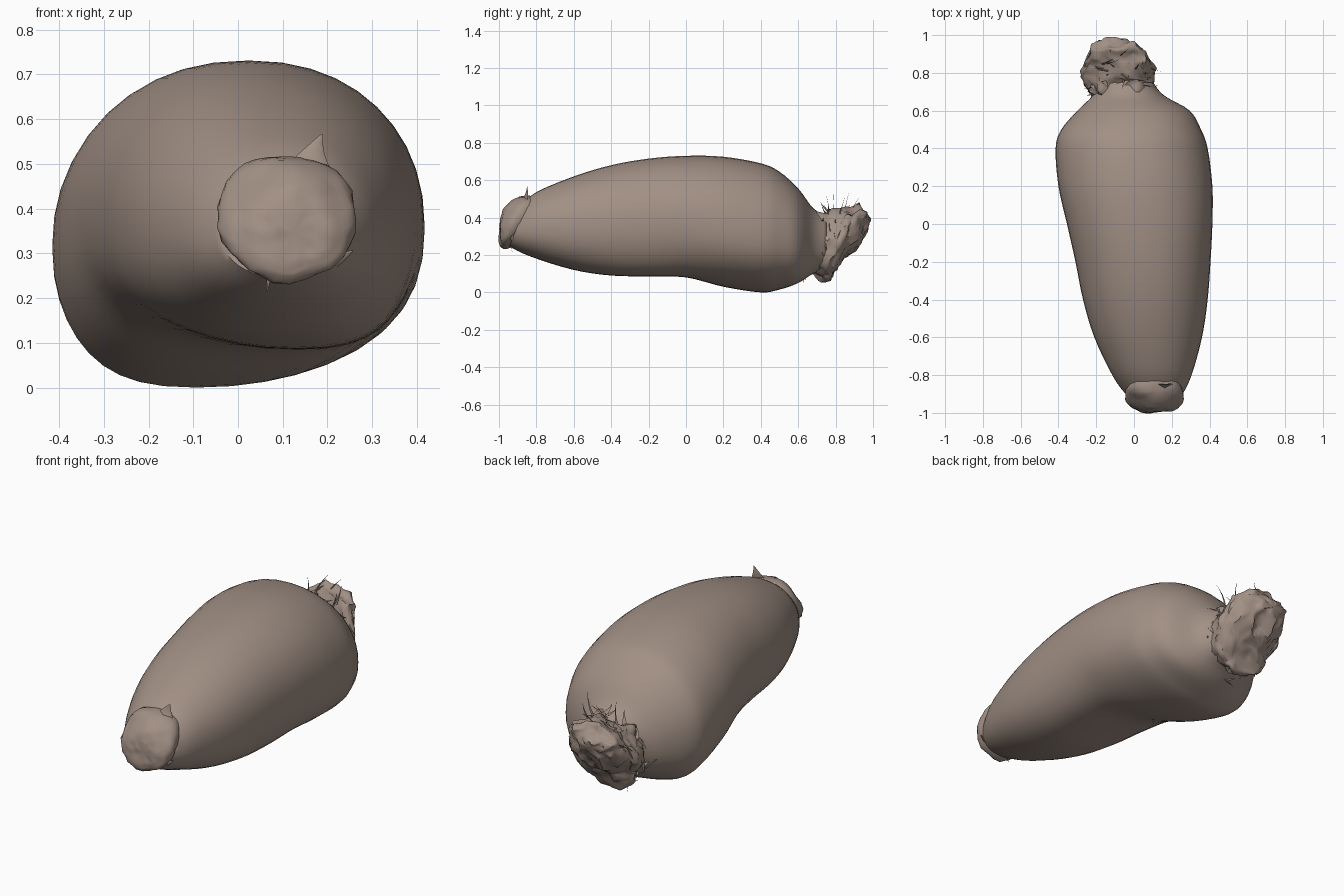
import bpy
import bmesh
import math
import random
from mathutils import Vector, noise

random.seed(4)
cube = bpy.data.objects.get("Cube")
if cube:
    bpy.data.objects.remove(cube, do_unlink=True)

skin = bpy.data.materials.new("dusty brown skin")
skin.use_nodes = True
color = (0.36, 0.28, 0.235, 1)
skin.diffuse_color = color
bsdf = skin.node_tree.nodes["Principled BSDF"]
bsdf.inputs["Base Color"].default_value = color
bsdf.inputs["Roughness"].default_value = 0.9


def finish(bm, name, angle=60):
    """Turn a bmesh into a smooth shaded, coloured object."""
    bmesh.ops.recalc_face_normals(bm, faces=bm.faces)
    mesh = bpy.data.meshes.new(name)
    bm.to_mesh(mesh)
    bm.free()
    mesh.materials.append(skin)
    obj = bpy.data.objects.new(name, mesh)
    bpy.context.collection.objects.link(obj)
    bpy.ops.object.select_all(action="DESELECT")
    obj.select_set(True)
    bpy.context.view_layer.objects.active = obj
    bpy.ops.object.shade_smooth_by_angle(angle=math.radians(angle))
    return obj


def spline(keys, steps):
    """Catmull-Rom interpolation through rows of numbers."""
    rows = []
    for i in range(len(keys) - 1):
        a, b = keys[max(i - 1, 0)], keys[i]
        c, d = keys[i + 1], keys[min(i + 2, len(keys) - 1)]
        for s in range(steps):
            t = s / steps
            rows.append([q + t / 2 * (r - p + t * (2 * p - 5 * q + 4 * r - u + t * (3 * (q - r) + u - p)))
                         for p, q, r, u in zip(a, b, c, d)])
    return rows + [keys[-1]]


def loft(name, keys, sides, steps, power=2.2, sag=0.0, rough=0.0, scale=9.0, angle=60):
    """Rows are y, left x, right x, bottom z, top z, lean of the ring, sideways shift of the belly."""
    bm = bmesh.new()
    rings = []
    for y, x0, x1, z0, z1, lean, belly in spline(keys, steps):
        ring = []
        for k in range(sides):
            a = math.tau * k / sides
            ca, sa = math.cos(a), math.sin(a)
            u = math.copysign(abs(ca) ** (2 / power), ca)
            v = math.copysign(abs(sa) ** (2 / power), sa)
            p = Vector(((x0 + x1) / 2 + (x1 - x0) / 2 * (u - belly * min(v, 0) * (1 - u * u)),
                        y + lean * v * (z1 - z0) / 2,
                        (z0 + z1) / 2 + (z1 - z0) / 2 * (v - sag * (1 - v * v))))
            if rough:
                p += noise.noise_vector(p * scale) * rough
                p += noise.noise_vector(p * scale * 3) * rough * 0.5
            ring.append(bm.verts.new(p))
        rings.append(ring)
    for r, q in zip(rings, rings[1:]):
        for k in range(sides):
            n = (k + 1) % sides
            bm.faces.new((r[k], r[n], q[n], q[k]))
    for ring in (rings[0], rings[-1]):
        mid = bm.verts.new(sum((v.co for v in ring), Vector()) / sides)
        for k in range(sides):
            bm.faces.new((ring[k], ring[(k + 1) % sides], mid))
    return finish(bm, name, angle)


# Long swollen root, bent down towards the back
loft("root_body", [
    (-0.9, -0.04, 0.255, 0.245, 0.5, 0.35, 0),
    (-0.8, -0.115, 0.305, 0.19, 0.55, 0.15, 0),
    (-0.6, -0.21, 0.36, 0.12, 0.62, 0, 0.1),
    (-0.4, -0.27, 0.39, 0.09, 0.68, 0, 0.2),
    (-0.2, -0.31, 0.405, 0.085, 0.715, 0, 0.25),
    (0, -0.355, 0.415, 0.08, 0.73, 0, 0.2),
    (0.2, -0.4, 0.415, 0.03, 0.725, 0, -0.05),
    (0.4, -0.415, 0.39, 0, 0.69, 0, -0.2),
    (0.5, -0.385, 0.355, 0.015, 0.645, 0, -0.15),
    (0.6, -0.3, 0.295, 0.05, 0.555, 0, 0),
    (0.68, -0.22, 0.16, 0.1, 0.45, 0, 0),
    (0.75, -0.2, 0.1, 0.12, 0.41, 0, 0),
], sides=40, steps=4, sag=0.1)

# Slanted cut end at the front, with a slight lip
loft("cut_tip", [
    (-0.83, -0.01, 0.23, 0.26, 0.5, 0.5, 0),
    (-0.9, -0.045, 0.265, 0.24, 0.52, 0.5, 0),
    (-0.945, -0.03, 0.255, 0.25, 0.505, 0.4, 0),
    (-0.98, 0.02, 0.21, 0.27, 0.45, 0.2, 0),
    (-0.995, 0.08, 0.16, 0.3, 0.39, 0.1, 0),
], sides=32, steps=4, rough=0.014)

# Gnarled crown at the back, its end face leaning forward at the bottom
loft("gnarled_crown", [
    (0.66, -0.2, 0.1, 0.13, 0.42, 0, 0),
    (0.73, -0.24, 0.1, 0.08, 0.42, 0.05, 0),
    (0.79, -0.26, 0.11, 0.06, 0.45, 0.2, 0),
    (0.84, -0.255, 0.1, 0.09, 0.47, 0.35, 0),
    (0.89, -0.235, 0.07, 0.17, 0.47, 0.35, 0),
    (0.94, -0.21, 0.01, 0.25, 0.44, 0.25, 0),
    (0.965, -0.17, -0.07, 0.31, 0.39, 0.1, 0),
], sides=44, steps=5, rough=0.035, angle=45)


def shred(bm, start, direction, length, width):
    """A thin curling strip, tapering to a point."""
    side = direction.cross(Vector((0, 1, 0.3))).normalized() * width
    curl = Vector([random.uniform(-1, 1) for _ in range(3)]) * length * 0.4
    thick = direction.cross(side).normalized() * width * 0.5
    last = None
    for i in range(5):
        t = i / 4
        p = start + direction * length * t + curl * t * t
        taper = 1.05 - t
        tri = [bm.verts.new(p + o * taper) for o in (side, -side, thick)]
        if last:
            for k in range(3):
                n = (k + 1) % 3
                bm.faces.new((last[k], last[n], tri[n], tri[k]))
        last = tri
    bm.faces.new(last)


# Frayed leaf scars hugging the crown
bm = bmesh.new()
for i in range(50):
    a = random.uniform(0, math.tau)
    out = Vector((math.cos(a), 0, math.sin(a)))
    y = random.uniform(0.68, 0.82) + 0.06 * out.z
    start = Vector((-0.075 + 0.165 * out.x, y, 0.265 + 0.175 * out.z))
    around = Vector((-out.z, 0, out.x)) * random.choice((-1, 1))
    heading = (out * 0.25 + around * 0.8 + Vector((0, random.uniform(-0.8, 0.4), 0))).normalized()
    shred(bm, start, heading, random.uniform(0.04, 0.08), random.uniform(0.007, 0.015))
# Longer loose strands on top
for i in range(5):
    start = Vector((random.uniform(-0.15, 0.06), 0.76 + 0.03 * i, 0.42))
    shred(bm, start, Vector((0.3, random.uniform(-0.3, 0.5), 0.8)).normalized(), 0.1, 0.007)
finish(bm, "crown_shreds", 40)

# Pointed stub on the far end of the crown
bm = bmesh.new()
shred(bm, Vector((-0.17, 0.94, 0.37)), Vector((0, 1, 0)), 0.055, 0.04)
finish(bm, "crown_stub")

# Torn flaps on the lip of the cut tip
bm = bmesh.new()
shred(bm, Vector((0.16, -0.85, 0.495)), Vector((0.1, 0.2, 0.9)).normalized(), 0.06, 0.045)
shred(bm, Vector((0.22, -0.93, 0.29)), Vector((0.8, 0.1, 0.1)).normalized(), 0.04, 0.02)
shred(bm, Vector((0.07, -0.94, 0.26)), Vector((0, 0.2, -0.9)).normalized(), 0.04, 0.008)
finish(bm, "tip_flaps")
